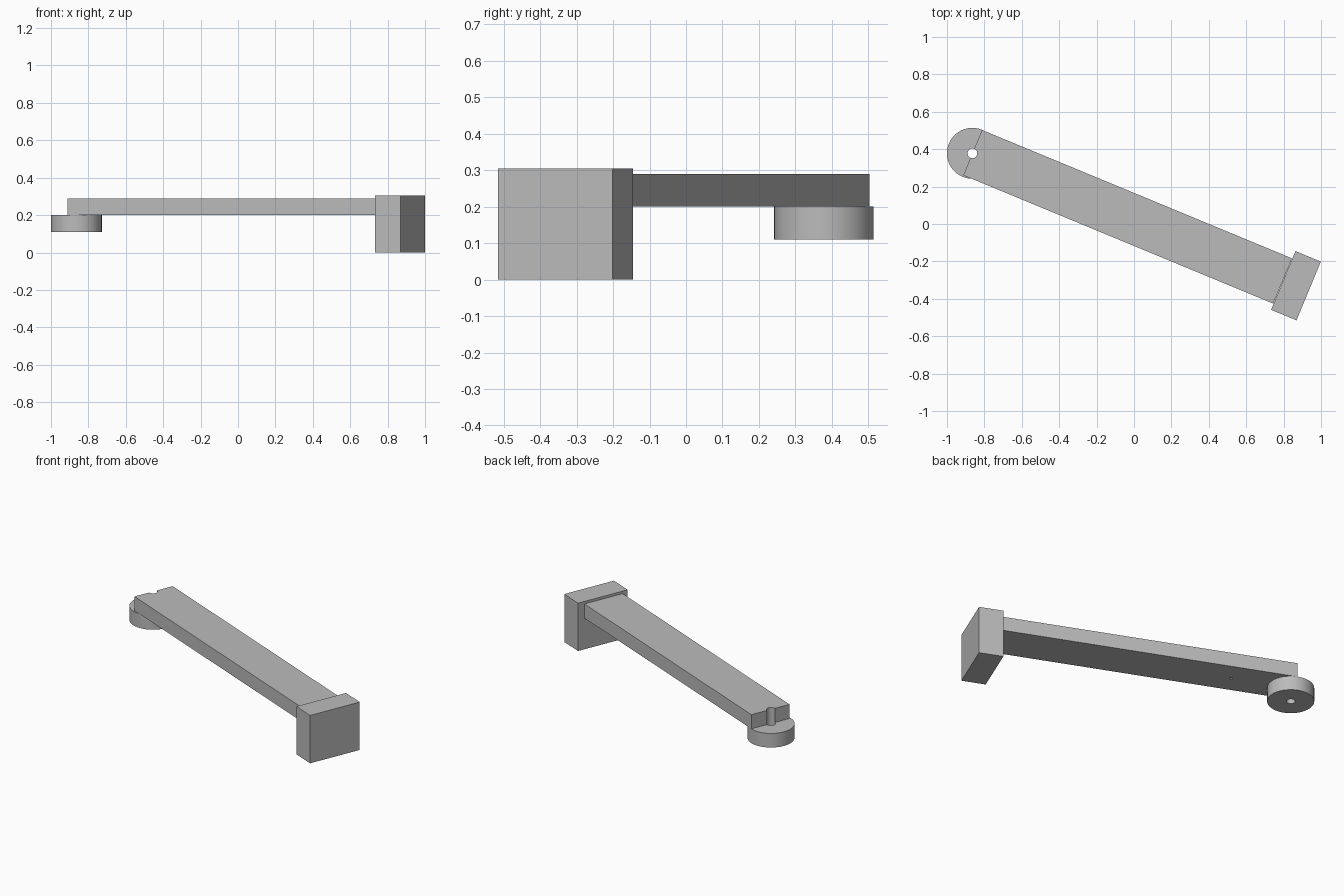
import bpy
import math
from mathutils import Vector

ANGLE = math.radians(-22.5)
PIVOT = Vector((-0.864, 0.378))
AXIS = Vector((math.cos(ANGLE), math.sin(ANGLE)))

old = bpy.data.objects.get("Cube")
if old:
    bpy.data.objects.remove(old, do_unlink=True)

grey = bpy.data.materials.new("plain_grey")
grey.use_nodes = True
grey.diffuse_color = (0.5, 0.5, 0.5, 1)
grey.node_tree.nodes["Principled BSDF"].inputs["Base Color"].default_value = (0.5, 0.5, 0.5, 1)


def finish(name):
    obj = bpy.context.object
    obj.name = name
    obj.data.materials.append(grey)
    return obj


def box(name, centre, length, width, z0, z1):
    """Box turned to lie along the arm axis."""
    bpy.ops.mesh.primitive_cube_add(size=1, location=(centre.x, centre.y, (z0 + z1) / 2),
                                    rotation=(0, 0, ANGLE))
    obj = finish(name)
    obj.scale = (length, width, z1 - z0)
    bpy.ops.object.transform_apply(location=False, rotation=False, scale=True)
    return obj


def cylinder(name, centre, radius, z0, z1, sides=64):
    bpy.ops.mesh.primitive_cylinder_add(vertices=sides, radius=radius, depth=z1 - z0,
                                        location=(centre.x, centre.y, (z0 + z1) / 2))
    return finish(name)


def cut(obj, cutter):
    cutter.hide_render = True
    mod = obj.modifiers.new("hole", 'BOOLEAN')
    mod.operation = 'DIFFERENCE'
    mod.solver = 'EXACT'
    mod.object = cutter
    bpy.context.view_layer.objects.active = obj
    bpy.ops.object.modifier_apply(modifier=mod.name)


# Main parts
arm_end = Vector((0.796, -0.301))
arm = box("arm", (PIVOT + arm_end) / 2, (arm_end - PIVOT).length, 0.262, 0.2, 0.29)
end_block = box("end_block", Vector((0.866, -0.33)), 0.147, 0.34, 0, 0.305)
disc = cylinder("pivot_disc", PIVOT, 0.136, 0.11, 0.2)

# Pivot hole through the disc, leaving a half-round notch in the arm end
pivot_cutter = cylinder("pivot_hole_cutter", PIVOT, 0.026, 0.05, 0.35, 32)
cut(disc, pivot_cutter)
cut(arm, pivot_cutter)

# Small blind hole in the underside of the arm
pin_cutter = cylinder("pin_hole_cutter", PIVOT + AXIS * 0.36, 0.008, 0.15, 0.25, 16)
cut(arm, pin_cutter)

for cutter in (pivot_cutter, pin_cutter):
    bpy.data.objects.remove(cutter, do_unlink=True)

# Smooth the round walls, keep the edges sharp
for obj in (arm, disc):
    bpy.ops.object.select_all(action='DESELECT')
    obj.select_set(True)
    bpy.context.view_layer.objects.active = obj
    bpy.ops.object.shade_smooth_by_angle(angle=math.radians(30))
